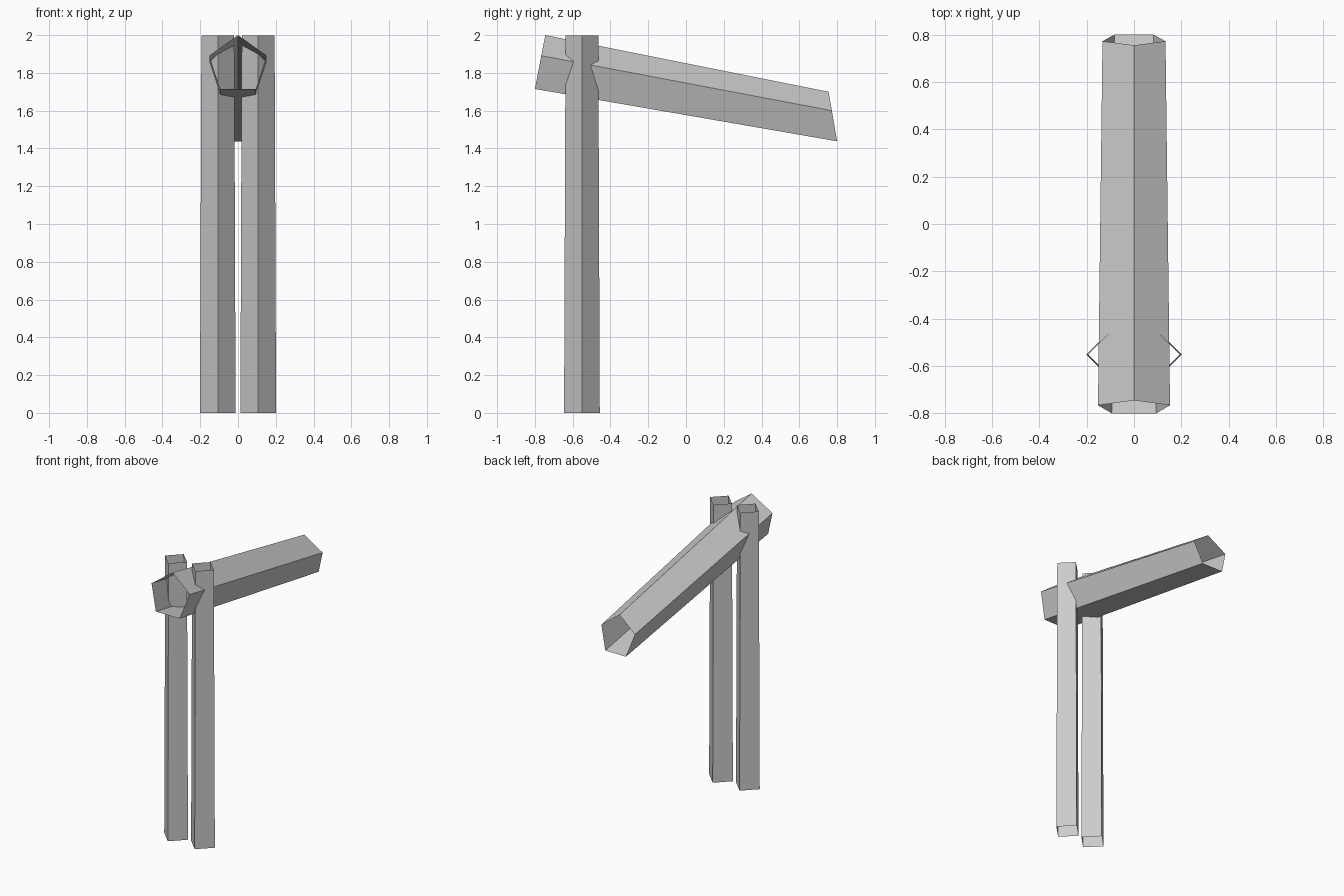
import bpy, bmesh, math
from mathutils import Vector

if "Cube" in bpy.data.objects:
    bpy.data.objects.remove(bpy.data.objects["Cube"])


def open_tube(name, sides, rings, start):
    """Open-ended flat-shaded tube; each ring = (centre, x axis, y axis)."""
    bm = bmesh.new()
    loops = []
    for c, u, v in rings:
        angles = [start + 2 * math.pi * i / sides for i in range(sides)]
        loops.append([bm.verts.new(Vector(c) + Vector(u) * math.cos(a) + Vector(v) * math.sin(a))
                      for a in angles])
    lo, hi = loops
    for i in range(sides):
        j = (i + 1) % sides
        bm.faces.new((lo[i], lo[j], hi[j], hi[i]))
    mesh = bpy.data.meshes.new(name)
    bm.to_mesh(mesh)
    bm.free()
    obj = bpy.data.objects.new(name, mesh)
    bpy.context.collection.objects.link(obj)
    return obj


# Two tapered square posts, corners facing forward
for side, label in ((-1, "left_post"), (1, "right_post")):
    rings = [((side * 0.107, -0.551, z), (r, 0, 0), (0, r, 0))
             for z, r in ((0, 0.0945), (1.997, 0.0868))]
    open_tube(label, 4, rings, 0)


# Sloping pentagonal beam with splayed open ends
def beam_ring(top, bottom, rx):
    top, bottom = Vector((0, *top)), Vector((0, *bottom))
    up = (top - bottom) / (1 + math.cos(math.pi / 5))
    return top - up, (rx, 0, 0), up


front = beam_ring((-0.745, 2.0), (-0.80, 1.715), 0.16)
back = beam_ring((0.755, 1.70), (0.80, 1.438), 0.14)
# back ring first so the faces point outwards
open_tube("beam", 5, [back, front], math.pi / 2)
